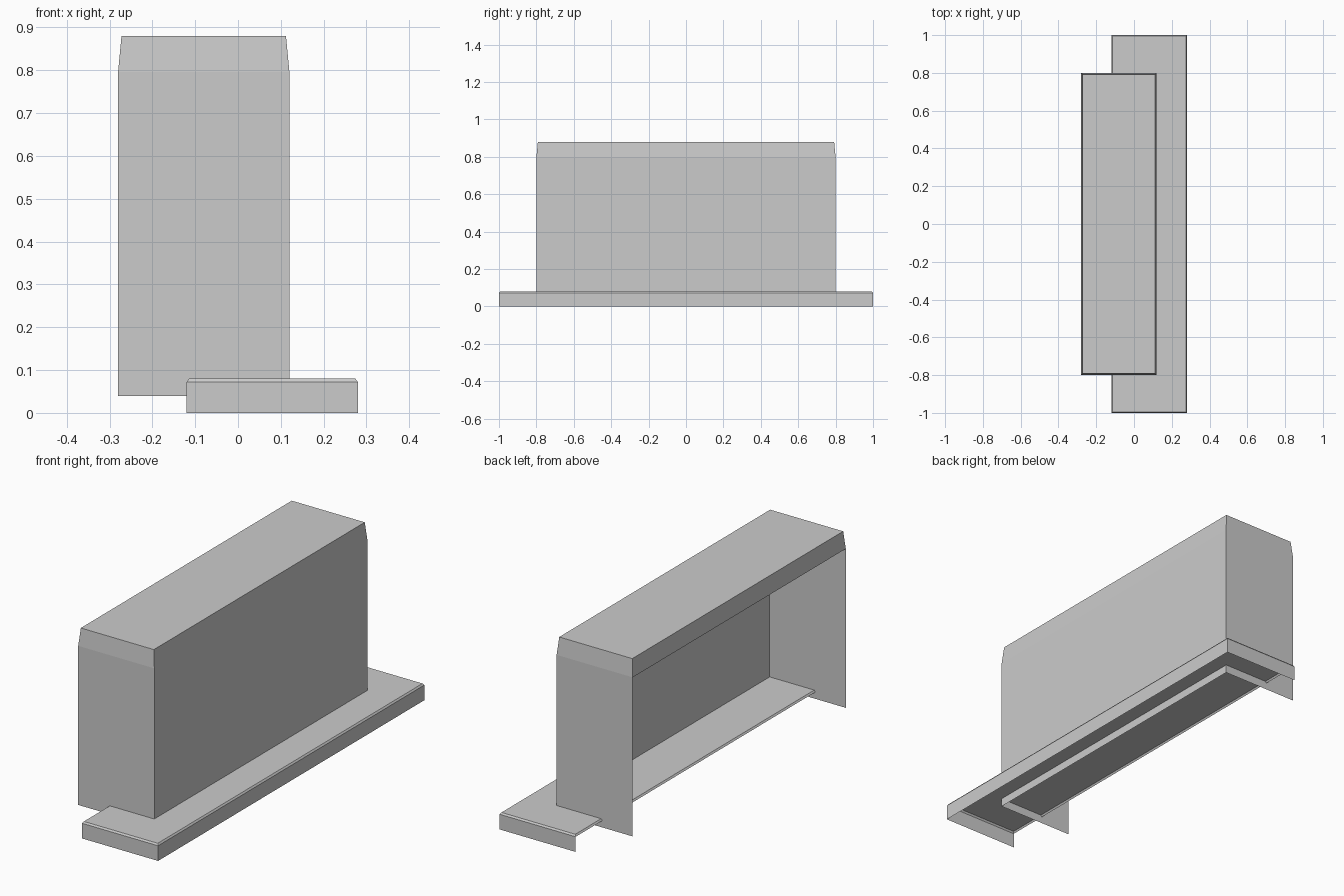
import bpy
import bmesh
from mathutils import Matrix, Vector

if "Cube" in bpy.data.objects:
    bpy.data.objects.remove(bpy.data.objects["Cube"])


def open_shell(name, x0, x1, half_y, z0, z1, shoulder_z, inset):
    """Thin box with a tapered top, open underneath and along its -x side."""
    size = Vector((x1 - x0, 2 * half_y, z1 - z0))
    centre = Vector(((x0 + x1) / 2, 0, (z0 + z1) / 2))
    bm = bmesh.new()
    bmesh.ops.create_cube(bm, size=1, matrix=Matrix.LocRotScale(centre, None, size))

    # Cut the shoulder line and draw in the top rim
    bmesh.ops.bisect_plane(bm, geom=bm.verts[:] + bm.edges[:] + bm.faces[:],
                           plane_co=(0, 0, shoulder_z), plane_no=(0, 0, 1))
    for v in bm.verts:
        if v.co.z > z1 - 1e-4:
            v.co.x += inset if v.co.x < centre.x else -inset
            v.co.y += inset if v.co.y < 0 else -inset

    # Remove the bottom and the -x wall below the shoulder
    bm.normal_update()
    hidden = [f for f in bm.faces if f.normal.z < -0.9
              or (f.normal.x < -0.9 and f.calc_center_median().z < shoulder_z)]
    bmesh.ops.delete(bm, geom=hidden, context='FACES')

    mesh = bpy.data.meshes.new(name)
    bm.to_mesh(mesh)
    bm.free()
    obj = bpy.data.objects.new(name, mesh)
    bpy.context.collection.objects.link(obj)
    return obj


# Tall upper block
open_shell("upper_block", -0.28, 0.12, 0.8, 0.04, 0.88, 0.796, 0.008)
# Low, longer plinth that the block sits into
open_shell("base_plinth", -0.12, 0.28, 1.0, 0.0, 0.08, 0.072, 0.006)
